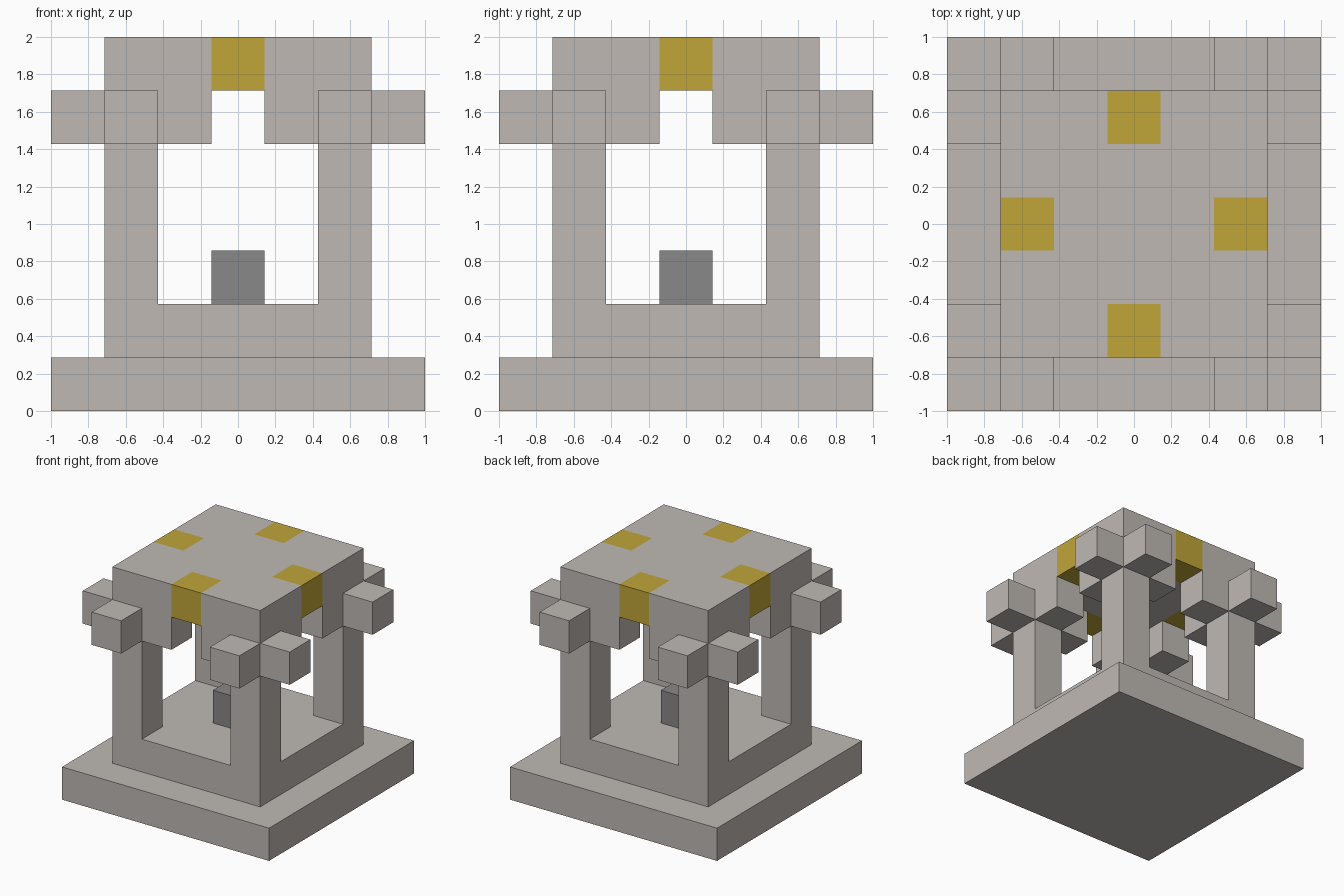
import bpy
import bmesh
from mathutils import Vector

N = 7                # blocks along each side
U = 2 / N            # block size
MID = N // 2

old = bpy.data.objects.get("Cube")
if old:
    bpy.data.objects.remove(old, do_unlink=True)


def material(name, rgb):
    """Flat colour from 8-bit sRGB, stored as linear values."""
    lin = [((c / 255 + 0.055) / 1.055) ** 2.4 for c in rgb]
    mat = bpy.data.materials.new(name)
    mat.use_nodes = True
    mat.diffuse_color = (*lin, 1)
    mat.node_tree.nodes["Principled BSDF"].inputs["Base Color"].default_value = (*lin, 1)
    return mat


def slab(lo, hi, z):
    """Square layer of blocks."""
    return {(x, y, z) for x in range(lo, hi + 1) for y in range(lo, hi + 1)}


def build(name, cells, mat):
    """Join blocks into one clean solid with no inner faces."""
    bm = bmesh.new()
    for cell in cells:
        centre = Vector(cell) + Vector((-MID, -MID, 0.5))
        for axis in range(3):
            for sign in (-1, 1):
                n = Vector((0, 0, 0))
                n[axis] = sign
                if tuple(int(c + d) for c, d in zip(cell, n)) in cells:
                    continue
                a = Vector((0, 0, 0))
                a[(axis + 1) % 3] = 1
                b = n.cross(a)
                mid = centre + n / 2
                ring = [-a - b, a - b, a + b, b - a]
                bm.faces.new([bm.verts.new((mid + r / 2) * U) for r in ring])
    bmesh.ops.remove_doubles(bm, verts=bm.verts, dist=U / 100)
    bmesh.ops.dissolve_limit(bm, angle_limit=0.01, verts=bm.verts, edges=bm.edges)
    mesh = bpy.data.meshes.new(name)
    bm.to_mesh(mesh)
    bm.free()
    mesh.materials.append(mat)
    obj = bpy.data.objects.new(name, mesh)
    bpy.context.collection.objects.link(obj)
    return obj


stone = material("pale stone", (191, 185, 180))
gold = material("gold", (192, 165, 57))
grey = material("grey stone", (136, 136, 136))

corners = [(x, y) for x in (1, N - 2) for y in (1, N - 2)]
sides = [(1, 0), (-1, 0), (0, 1), (0, -1)]

# Base step
build("base", slab(0, N - 1, 0), stone)

# Plinth, corner pillars with cross-shaped capitals, and roof
plinth = slab(1, N - 2, 1)
pillars = {(x, y, z) for x, y in corners for z in range(2, N - 1)}
capitals = {(x + dx, y + dy, N - 2) for x, y in corners for dx, dy in sides}
keystones = {(MID + 2 * dx, MID + 2 * dy, N - 1) for dx, dy in sides}
roof = slab(1, N - 2, N - 1) - keystones
build("pavilion", plinth | pillars | capitals | roof, stone)

# Gold blocks in the middle of each roof edge
build("keystones", keystones, gold)

# Block in the middle of the floor
build("altar", {(MID, MID, 2)}, grey)
